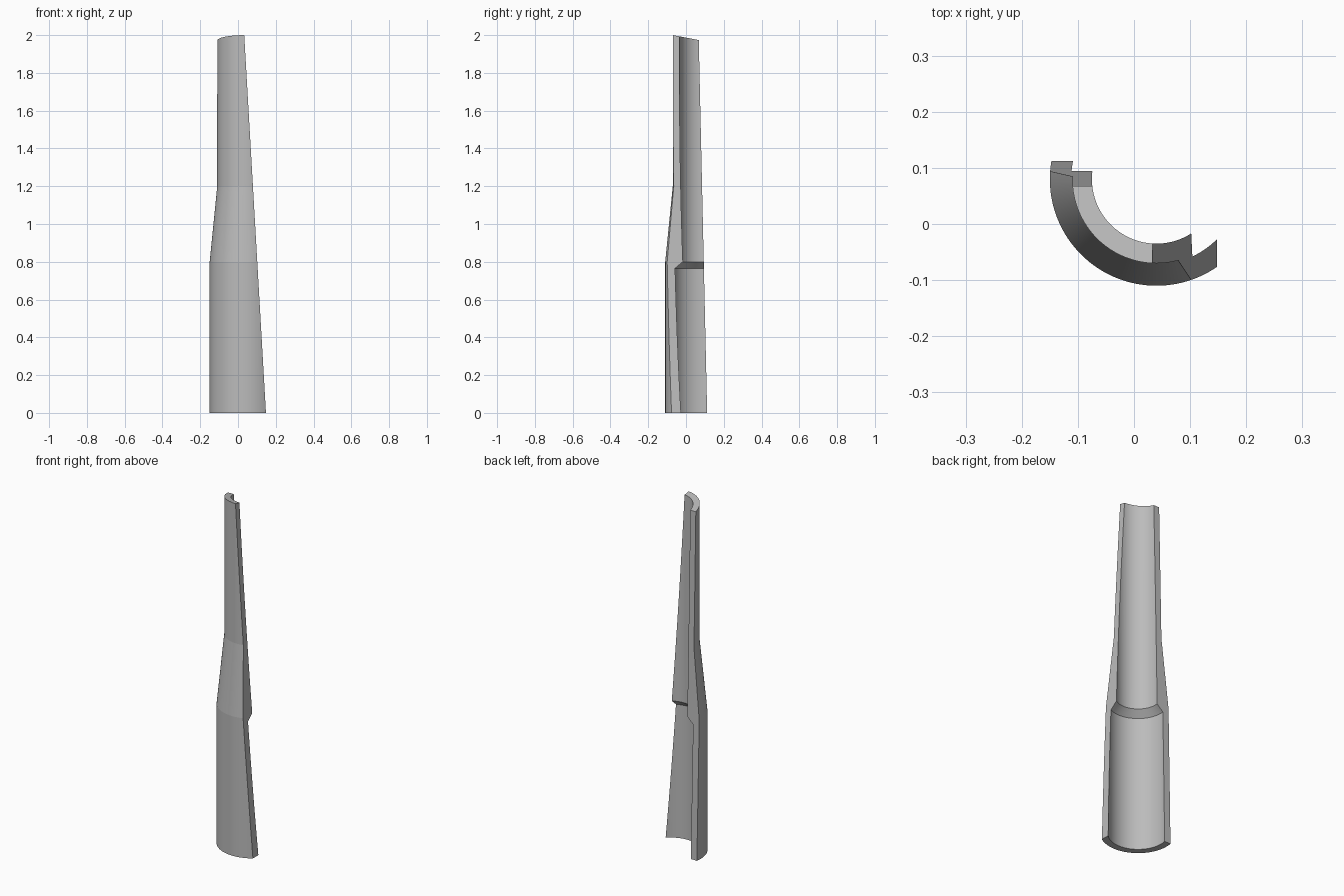
import bpy, bmesh, math
from mathutils import Vector, Matrix

if "Cube" in bpy.data.objects:
    bpy.data.objects.remove(bpy.data.objects["Cube"])

CENTER = Vector((0.04, 0.08, 0))   # axis of the hollow tube
SEGMENTS = 128

# Stepped wall profile (radius, height), overlong at the top for trimming
PROFILE = [(0.19, 0), (0.19, 0.8), (0.15, 1.2), (0.15, 2.1),
           (0.115, 2.1), (0.115, 0.8), (0.152, 0.765), (0.152, 0)]

bm = bmesh.new()

# Revolve the profile into a full tube
verts = [bm.verts.new(CENTER + Vector((r, 0, z))) for r, z in PROFILE]
edges = [bm.edges.new((verts[i], verts[(i + 1) % len(verts)])) for i in range(len(verts))]
bmesh.ops.spin(bm, geom=verts + edges, cent=CENTER, axis=(0, 0, 1),
               angle=2 * math.pi, steps=SEGMENTS, use_merge=False)
bmesh.ops.remove_doubles(bm, verts=bm.verts, dist=1e-5)
bmesh.ops.recalc_face_normals(bm, faces=bm.faces)


def trim(point, normal):
    """Cut away everything on the normal side and cap the opening."""
    cut = bmesh.ops.bisect_plane(bm, geom=bm.verts[:] + bm.edges[:] + bm.faces[:],
                                 dist=1e-6, plane_co=point, plane_no=normal,
                                 clear_outer=True)
    rim = [e for e in cut["geom_cut"] if isinstance(e, bmesh.types.BMEdge)]
    bmesh.ops.holes_fill(bm, edges=rim, sides=0)


# Leaning side cut, leaning back cut, sloping top cut
trim((0.148, 0, 0), (1, 0, 0.0575))
trim((0, 0.112, 0), (0, 1, 0.0225))
trim((0, -0.07, 2.0), (0, 0.19, 1))
bmesh.ops.recalc_face_normals(bm, faces=bm.faces)

mesh = bpy.data.meshes.new("tube_shell")
bm.to_mesh(mesh)
bm.free()
shell = bpy.data.objects.new("tube_shell", mesh)
bpy.context.collection.objects.link(shell)

# Plain grey finish
grey = bpy.data.materials.new("grey")
grey.diffuse_color = (0.5, 0.5, 0.5, 1)
grey.use_nodes = True
grey.node_tree.nodes["Principled BSDF"].inputs["Base Color"].default_value = grey.diffuse_color
mesh.materials.append(grey)

bpy.context.view_layer.objects.active = shell
shell.select_set(True)
bpy.ops.object.shade_smooth_by_angle(angle=math.radians(5))
